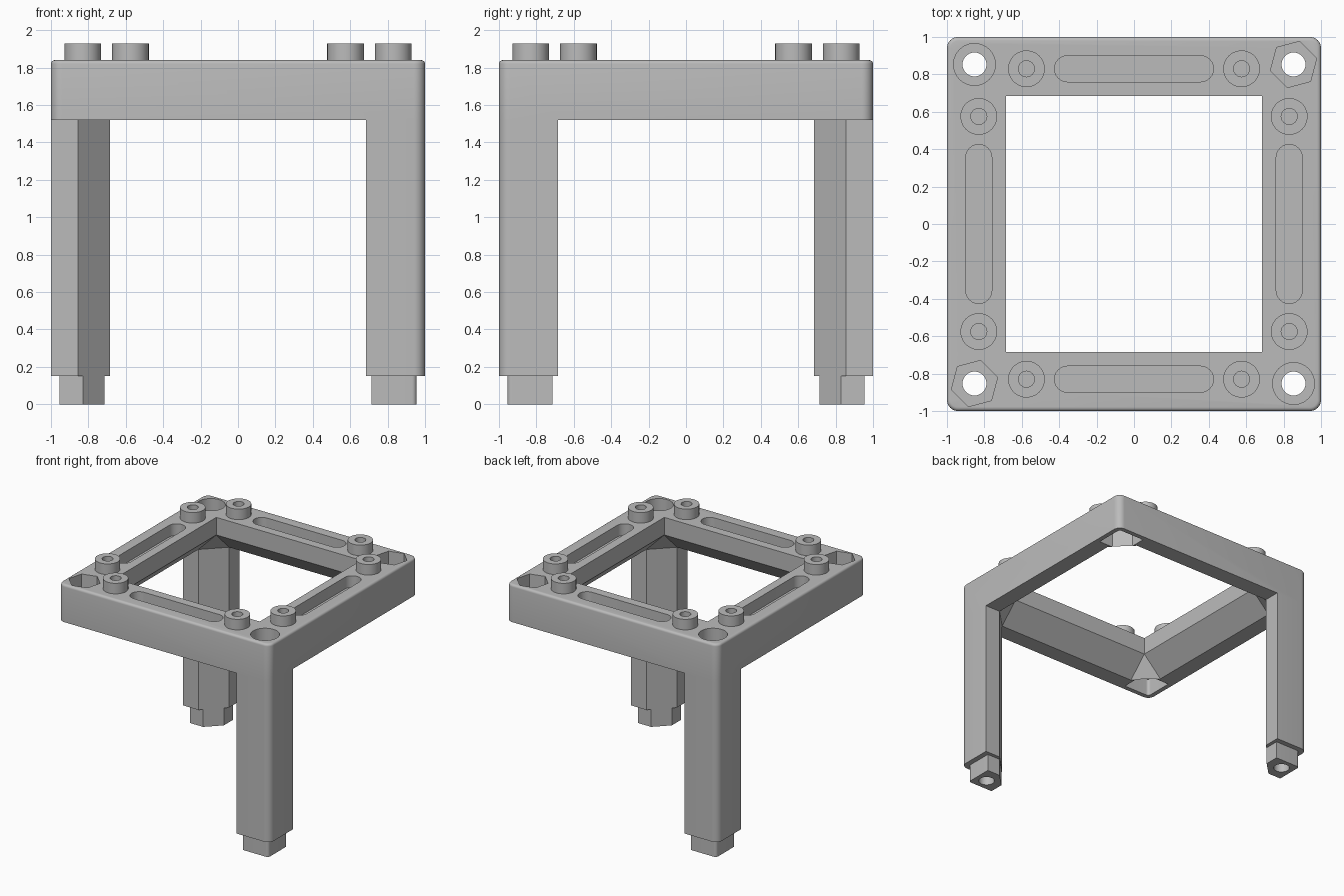
import bpy, bmesh
from math import cos, sin, pi, radians
from mathutils import Vector

if "Cube" in bpy.data.objects:
    bpy.data.objects.remove(bpy.data.objects["Cube"])

GREY = (0.5, 0.5, 0.5, 1)
mat = bpy.data.materials.new("grey_plastic")
mat.use_nodes = True
mat.diffuse_color = GREY
mat.node_tree.nodes["Principled BSDF"].inputs["Base Color"].default_value = GREY

# Main sizes
INNER, CUT, ROUND = 0.685, 0.855, 0.06
PLUG_TOP, UNDER, WALL, TOP = 0.15, 1.52, 1.69, 1.84
HOLE = 0.853


def add_object(name, bm):
    bmesh.ops.recalc_face_normals(bm, faces=bm.faces)
    mesh = bpy.data.meshes.new(name)
    bm.to_mesh(mesh)
    bm.free()
    mesh.materials.append(mat)
    obj = bpy.data.objects.new(name, mesh)
    bpy.context.collection.objects.link(obj)
    return obj


def prism(name, outline, z0, z1, top_bevel=0):
    bm = bmesh.new()
    face = bm.faces.new([bm.verts.new((x, y, z0)) for x, y in outline])
    ext = bmesh.ops.extrude_face_region(bm, geom=[face])["geom"]
    verts = [g for g in ext if isinstance(g, bmesh.types.BMVert)]
    bmesh.ops.translate(bm, verts=verts, vec=(0, 0, z1 - z0))
    if top_bevel:
        rim = [e for e in bm.edges if all(v in verts for v in e.verts)]
        bmesh.ops.bevel(bm, geom=rim, offset=top_bevel, segments=4,
                        profile=0.5, affect='EDGES')
    return add_object(name, bm)


def arc(cx, cy, r, start, sweep, n):
    return [(cx + r * cos(radians(start + sweep * i / n)),
             cy + r * sin(radians(start + sweep * i / n))) for i in range(n + 1)]


def circle(cx, cy, r, n=40, start=0):
    return arc(cx, cy, r, start, 360, n)[:-1]


def corner_outline(sx, sy, inner, outer, cut, r):
    """Square with a rounded outer corner and a chamfered inner corner."""
    pts = [(inner, cut), (cut, inner), (outer, inner)]
    pts += arc(outer - r, outer - r, r, 0, 90, 8) + [(inner, outer)]
    return [(sx * x, sy * y) for x, y in pts]


def combine(target, tool, operation):
    mod = target.modifiers.new("combine", 'BOOLEAN')
    mod.operation, mod.solver, mod.object = operation, 'EXACT', tool
    bpy.context.view_layer.objects.active = target
    bpy.ops.object.modifier_apply(modifier=mod.name)
    bpy.data.objects.remove(tool)


def cut(target, outline, z0, z1):
    combine(target, prism("cutter", outline, z0, z1), 'DIFFERENCE')


# Square frame with rounded corners and softened top edge
outline = []
for i, (sx, sy) in enumerate([(1, 1), (-1, 1), (-1, -1), (1, -1)]):
    c = 1 - ROUND
    outline += arc(sx * c, sy * c, ROUND, 90 * i, 90, 8)
frame = prism("frame", outline, UNDER, TOP, top_bevel=0.02)

# Central opening, flaring out to an octagon on the underside
square = [(-INNER, -INNER), (INNER, -INNER), (INNER, INNER), (-INNER, INNER)]
cut(frame, square, 1.4, 2)
bm = bmesh.new()
for x, y in square:
    sx, sy = x / INNER, y / INNER
    bm.verts.new((x, y, WALL))
    for z in (UNDER, 1.4):
        bm.verts.new((sx * CUT, sy * INNER, z))
        bm.verts.new((sx * INNER, sy * CUT, z))
bmesh.ops.convex_hull(bm, input=bm.verts)
combine(frame, add_object("cutter", bm), 'DIFFERENCE')

# Two diagonal legs, each with a narrower plug at the foot
for s in (1, -1):
    leg = prism("leg", corner_outline(s, -s, INNER, 1, CUT, ROUND), PLUG_TOP, UNDER)
    combine(frame, leg, 'UNION')
    plug = prism("plug", corner_outline(s, -s, 0.715, 0.955, 0.83, 0.025), 0, PLUG_TOP)
    combine(frame, plug, 'UNION')
    # Round screw recess above each leg, bolt hole all the way down
    cut(frame, circle(s * HOLE, -s * HOLE, 0.112), TOP - 0.17, 2)
    cut(frame, circle(s * HOLE, -s * HOLE, 0.064, 32), -0.1, 2)
    # Nut recess and plug socket on the open corners
    cut(frame, circle(s * HOLE, s * HOLE, 0.128, 6, 15), TOP - 0.12, 2)
    cut(frame, corner_outline(s, s, 0.71, 0.96, 0.827, 0.025), 1.4, UNDER + 0.15)
    cut(frame, circle(s * HOLE, s * HOLE, 0.064, 32), 1.4, 2)

# Long slot in the top of each side, with a hollow stud at both ends
MID = 0.83
for s in (1, -1):
    for swap in (False, True):
        def place(pts):
            return [(y, x) if swap else (x, y) for x, y in pts]
        slot = arc(0.355, s * MID, 0.07, -90, 180, 12)
        slot += arc(-0.355, s * MID, 0.07, 90, 180, 12)
        cut(frame, place(slot), TOP - 0.1, 2)
        for e in (1, -1):
            stud = prism("stud", place(circle(e * 0.575, s * MID, 0.098)), TOP - 0.03, 1.93)
            combine(frame, stud, 'UNION')
            cut(frame, place(circle(e * 0.575, s * MID, 0.043, 24)), TOP, 2)

# Smooth rounded surfaces, keep edges sharp
bpy.ops.object.select_all(action='DESELECT')
frame.select_set(True)
bpy.context.view_layer.objects.active = frame
bpy.ops.object.shade_smooth_by_angle(angle=radians(25))
